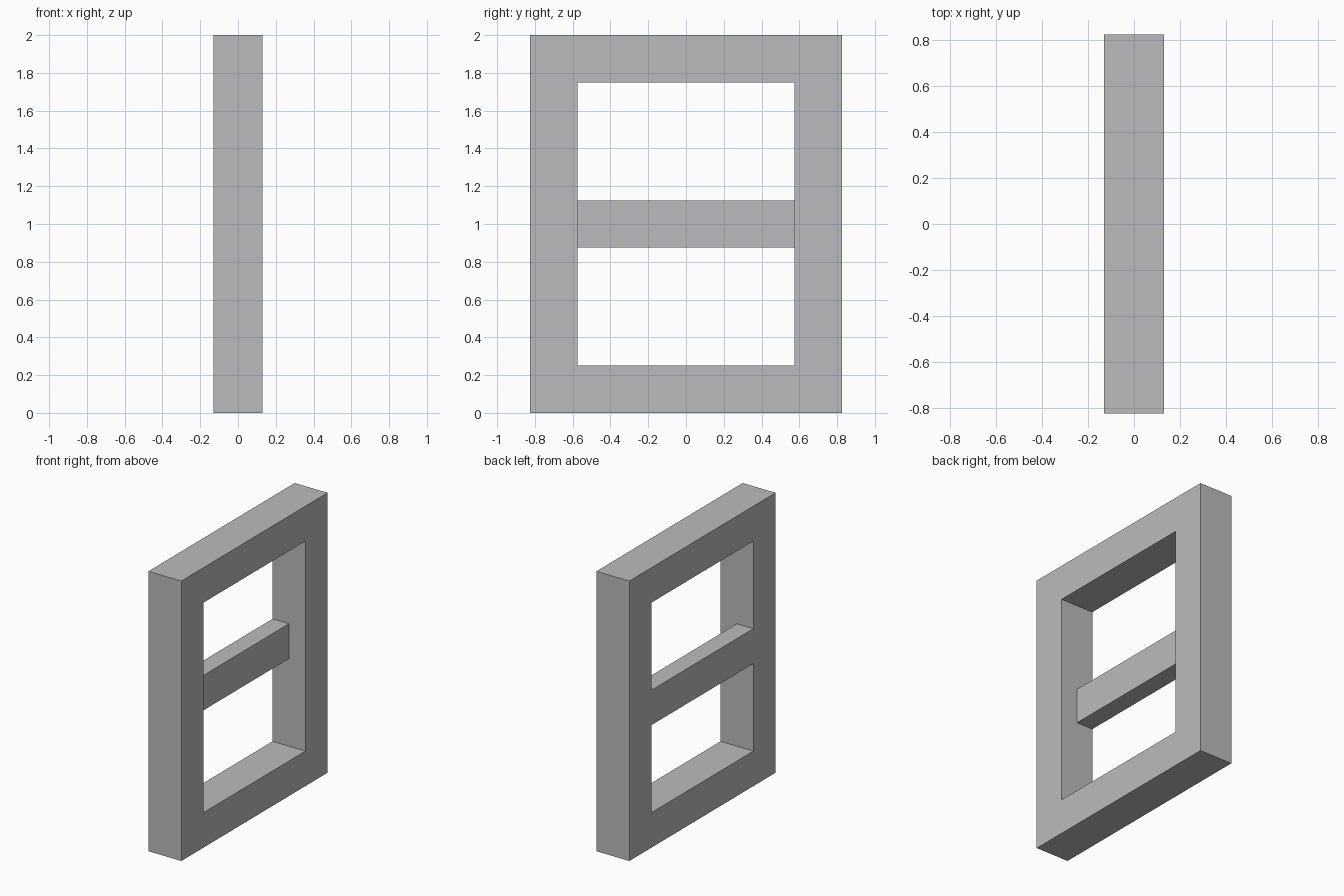
import bpy
import bmesh

HALF_X, HALF_Y, HEIGHT, RAIL = 0.13, 0.825, 2.0, 0.25

if "Cube" in bpy.data.objects:
    bpy.data.objects.remove(bpy.data.objects["Cube"], do_unlink=True)

grey = bpy.data.materials.new("plain grey")
grey.use_nodes = True
colour = (0.5, 0.5, 0.51, 1)
grey.diffuse_color = colour
grey.node_tree.nodes["Principled BSDF"].inputs["Base Color"].default_value = colour


def finish(name, bm):
    bmesh.ops.recalc_face_normals(bm, faces=bm.faces)
    mesh = bpy.data.meshes.new(name)
    bm.to_mesh(mesh)
    bm.free()
    mesh.materials.append(grey)
    bpy.context.collection.objects.link(bpy.data.objects.new(name, mesh))


def rectangle(bm, x, inset):
    y, low, high = HALF_Y - inset, inset, HEIGHT - inset
    return [bm.verts.new((x, a, b))
            for a, b in ((-y, low), (y, low), (y, high), (-y, high))]


# Outer frame: four mitred rails around one opening
bm = bmesh.new()
loops = [rectangle(bm, x, inset) for x, inset in
         ((-HALF_X, 0), (HALF_X, 0), (HALF_X, RAIL), (-HALF_X, RAIL))]
for k in range(4):
    a, b = loops[k], loops[(k + 1) % 4]
    for i in range(4):
        j = (i + 1) % 4
        bm.faces.new((a[i], a[j], b[j], b[i]))
# Join the mitred pieces into clean flat sides
bmesh.ops.recalc_face_normals(bm, faces=bm.faces)
finish("frame", bm)

# Half-depth crossbar, flush with the -x side
bm = bmesh.new()
bmesh.ops.create_cube(bm, size=1)
bmesh.ops.scale(bm, vec=(HALF_X, 2 * (HALF_Y - RAIL), RAIL), verts=bm.verts)
bmesh.ops.translate(bm, vec=(-HALF_X / 2, 0, HEIGHT / 2), verts=bm.verts)
finish("crossbar", bm)
